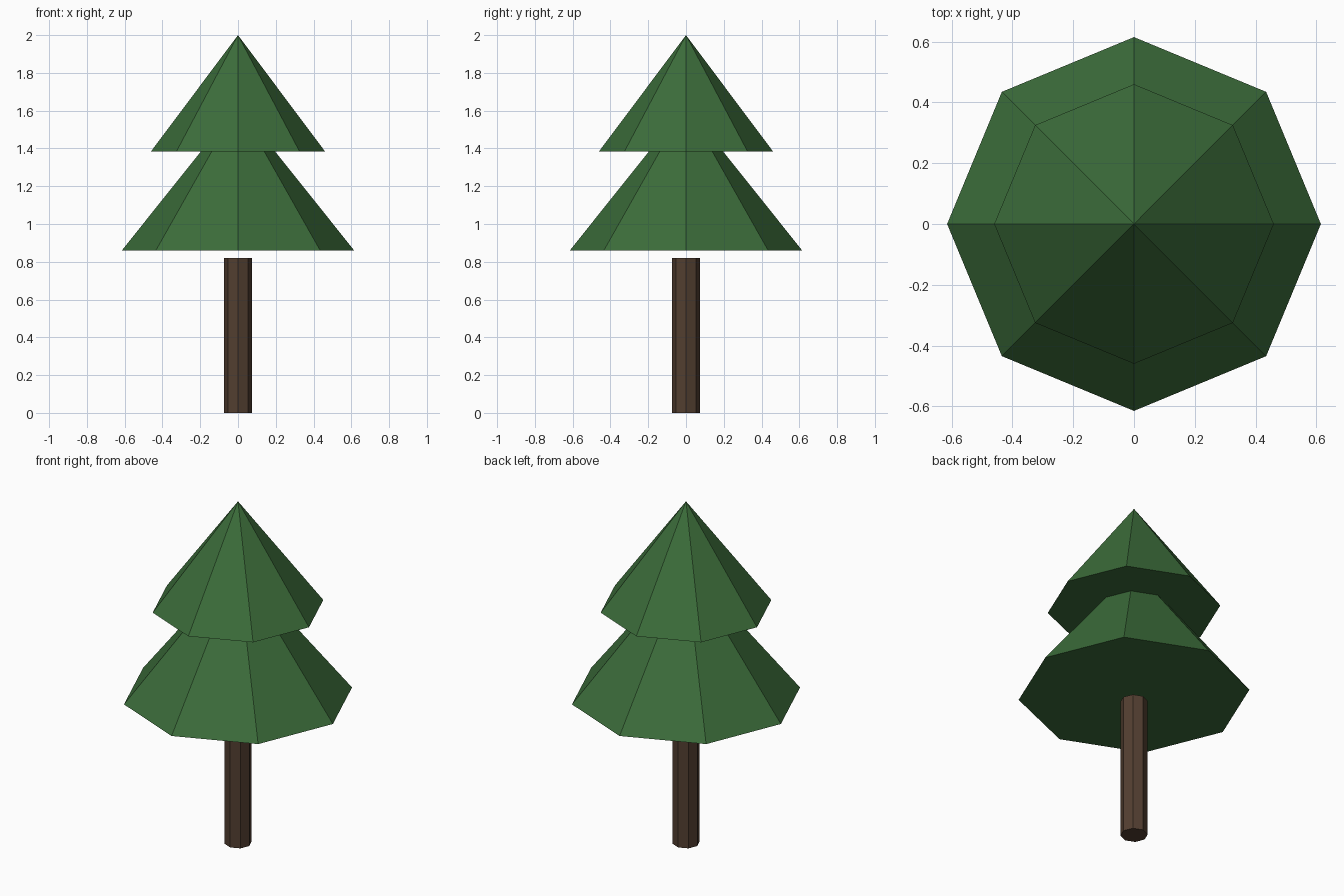
import bpy

cube = bpy.data.objects.get("Cube")
if cube:
    bpy.data.objects.remove(cube, do_unlink=True)

SIDES = 8


def make_material(name, rgb):
    mat = bpy.data.materials.new(name)
    mat.use_nodes = True
    color = (*rgb, 1.0)
    mat.diffuse_color = color
    mat.node_tree.nodes["Principled BSDF"].inputs["Base Color"].default_value = color
    return mat


def add_part(name, radius, top_radius, bottom, top, mat):
    """Flat-shaded eight-sided cone or post, with a corner facing the front."""
    bpy.ops.mesh.primitive_cone_add(
        vertices=SIDES, radius1=radius, radius2=top_radius,
        depth=top - bottom, location=(0, 0, (bottom + top) / 2))
    part = bpy.context.object
    part.name = name
    part.data.name = name
    part.data.materials.append(mat)
    return part


bark = make_material("bark brown", (0.085, 0.049, 0.030))
needles = make_material("needle green", (0.044, 0.150, 0.042))

# Trunk stops just short of the foliage
add_part("trunk", 0.073, 0.073, 0.0, 0.82, bark)

# Two overlapping tiers of foliage
add_part("lower_foliage", 0.615, 0.0, 0.86, 1.63, needles)
add_part("upper_foliage", 0.46, 0.0, 1.385, 2.0, needles)
